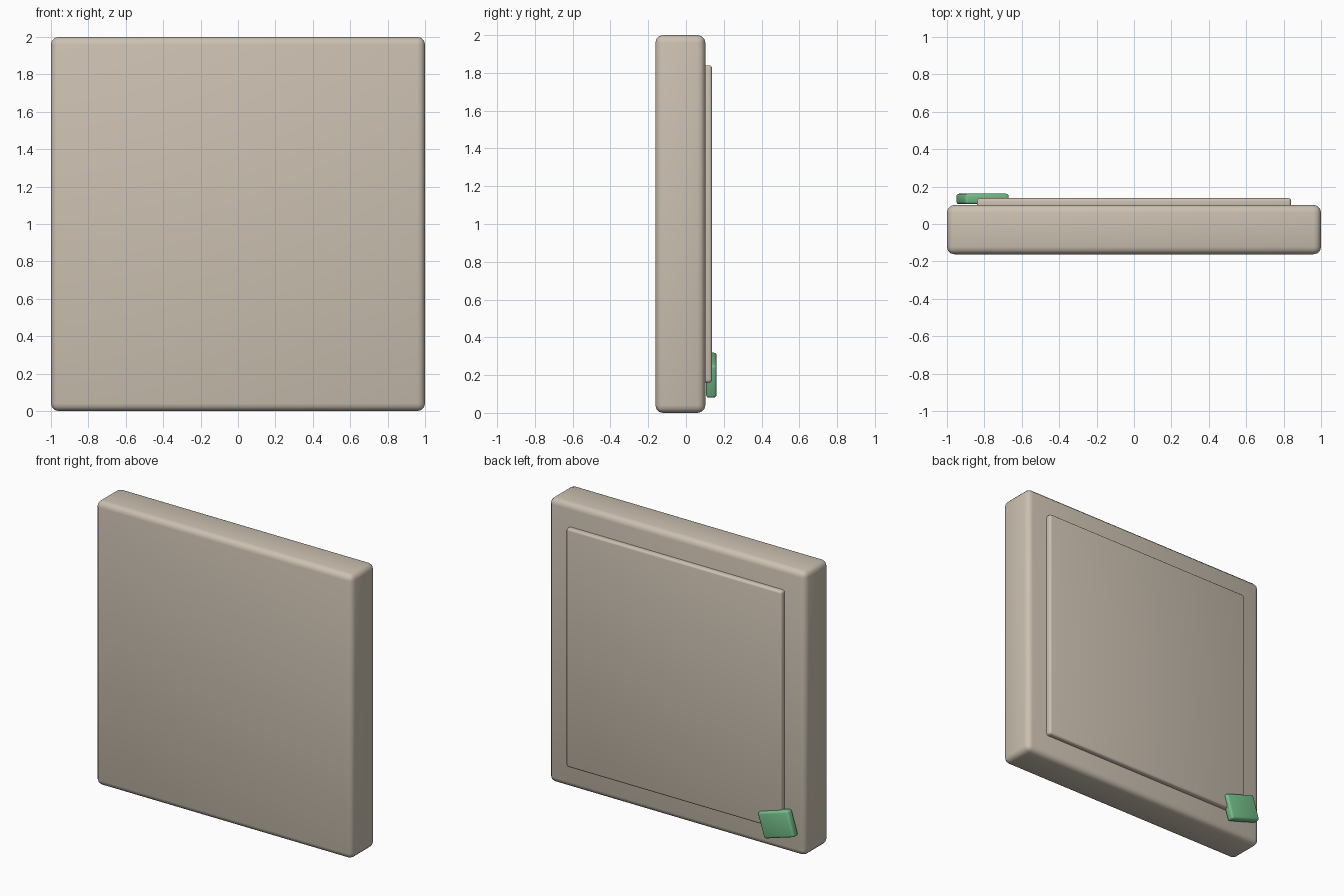
import bpy
import math

cube = bpy.data.objects.get("Cube")
if cube:
    bpy.data.objects.remove(cube, do_unlink=True)


def material(name, rgb):
    mat = bpy.data.materials.new(name)
    mat.use_nodes = True
    color = (*rgb, 1)
    mat.diffuse_color = color
    mat.node_tree.nodes["Principled BSDF"].inputs["Base Color"].default_value = color
    return mat


def rounded_box(name, size, center, bevel, mat, tilt=0):
    """Box with softly rounded edges, tilted in the upright plane."""
    bpy.ops.mesh.primitive_cube_add(size=1, location=center)
    obj = bpy.context.object
    obj.name = name
    obj.scale = size
    bpy.ops.object.transform_apply(location=False, rotation=False, scale=True)
    obj.rotation_euler.y = tilt
    mod = obj.modifiers.new("rounded_edges", 'BEVEL')
    mod.width = bevel
    mod.segments = 3
    bpy.ops.object.modifier_apply(modifier=mod.name)
    bpy.ops.object.shade_smooth_by_angle(angle=math.radians(35))
    obj.data.materials.append(mat)
    return obj


stone = material("warm_beige", (0.60, 0.53, 0.44))
green = material("soft_green", (0.18, 0.53, 0.26))

# Thick square slab
rounded_box("slab", (2, 0.264, 2), (0, -0.03, 1), 0.04, stone)

# Thin raised panel on the back
rounded_box("back_panel", (1.68, 0.06, 1.68), (0, 0.108, 1), 0.015, stone)

# Tilted tag at the lower corner of the back
rounded_box("corner_tag", (0.245, 0.056, 0.182), (-0.81, 0.134, 0.2), 0.015, green, tilt=0.3)
